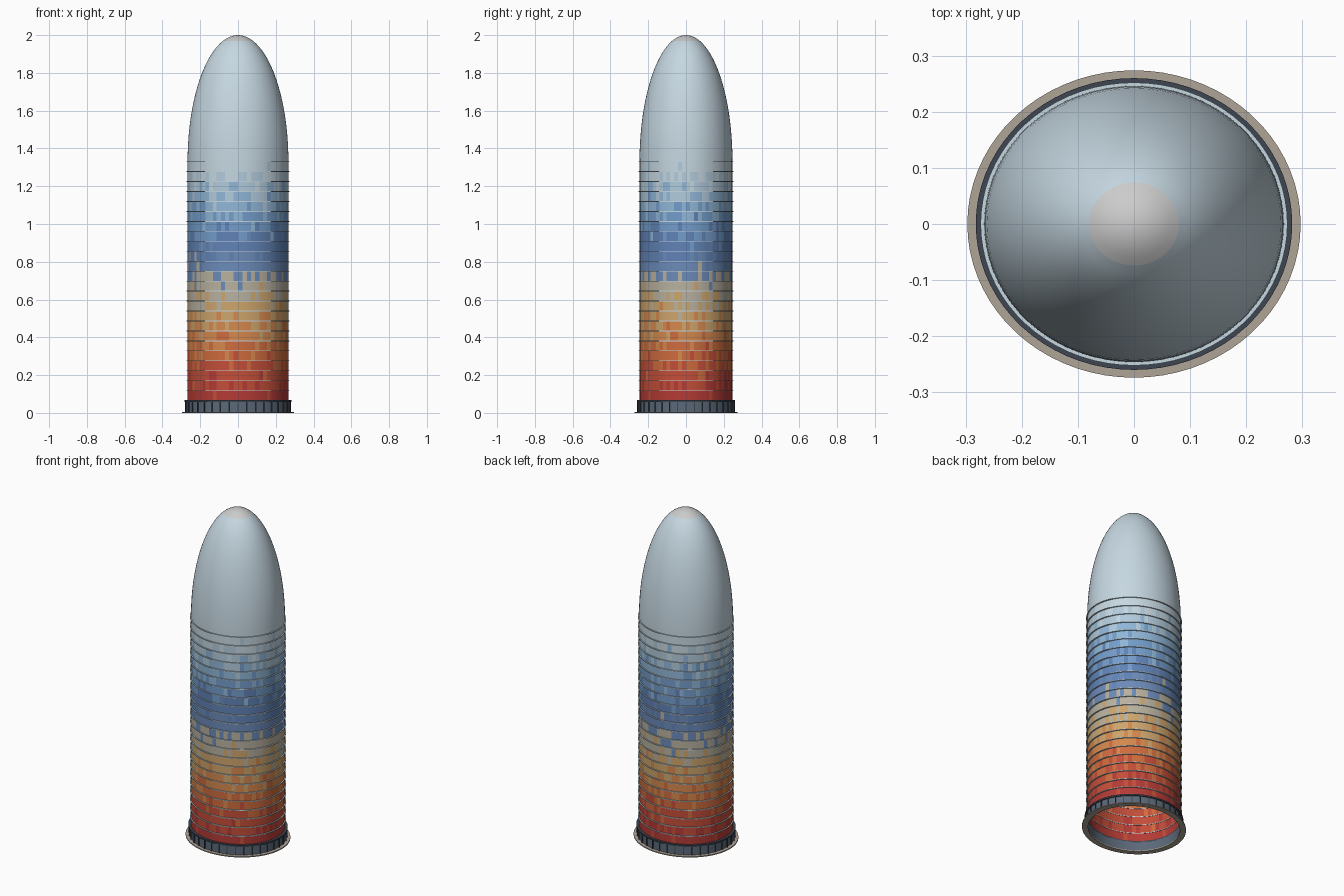
import bpy, bmesh, math, random

if "Cube" in bpy.data.objects:
    bpy.data.objects.remove(bpy.data.objects["Cube"])

random.seed(4)
YS = 0.922            # oval plan: depth / width
N = 72                # facade columns
Z0, Z1, ROWS = 0.065, 1.33, 24
R = 0.267
STEP = (Z1 - Z0) / ROWS


def material(name, rgb):
    m = bpy.data.materials.new(name)
    m.diffuse_color = (*[c ** 2.2 for c in rgb], 1)
    m.use_nodes = True
    m.node_tree.nodes["Principled BSDF"].inputs["Base Color"].default_value = m.diffuse_color
    return m


def point(r, a, z):
    return (r * math.cos(a), r * YS * math.sin(a), z)


def lathe(name, profile, mats, closed=False, pick=None, smooth=True, n=N):
    """Sweep an (r, z) profile round the oval plan."""
    bm = bmesh.new()
    rings = []
    for r, z in profile:
        if r == 0:
            rings.append([bm.verts.new((0, 0, z))] * n)
        else:
            rings.append([bm.verts.new(point(r, math.tau * i / n, z)) for i in range(n)])
    count = len(rings) if closed else len(rings) - 1
    for k in range(count):
        a, b = rings[k], rings[(k + 1) % len(rings)]
        for i in range(n):
            j = (i + 1) % n
            quad = list(dict.fromkeys([a[i], a[j], b[j], b[i]]))
            f = bm.faces.new(quad)
            if pick:
                f.material_index = pick(k)
    return finish(name, bm, mats, smooth)


def finish(name, bm, mats, smooth=False):
    bmesh.ops.recalc_face_normals(bm, faces=bm.faces)
    me = bpy.data.meshes.new(name)
    bm.to_mesh(me)
    bm.free()
    for m in mats:
        me.materials.append(m)
    ob = bpy.data.objects.new(name, me)
    bpy.context.collection.objects.link(ob)
    if smooth:
        bpy.ops.object.select_all(action='DESELECT')
        ob.select_set(True)
        bpy.context.view_layer.objects.active = ob
        bpy.ops.object.shade_smooth_by_angle(angle=math.radians(35))
    return ob


def ring(name, r_in, r_out, z_lo, z_hi, mat):
    return lathe(name, [(r_in, z_lo), (r_out, z_lo), (r_out, z_hi), (r_in, z_hi)], [mat], closed=True)


# Colours, running up the facade from red to pale glass
palette = [material("panel_" + n, c) for n, c in [
    ("deep_red", (.70, .24, .22)), ("red", (.76, .31, .23)), ("rust", (.80, .42, .25)),
    ("orange", (.83, .53, .31)), ("sand", (.80, .64, .42)), ("stone", (.72, .69, .62)),
    ("blue", (.42, .54, .72)), ("deep_blue", (.38, .51, .71)), ("mid_blue", (.45, .61, .79)),
    ("sky", (.56, .71, .84)), ("pale", (.69, .79, .86)), ("glass", (.77, .84, .88))]]
heights = [.09, .21, .32, .43, .54, .66, .77, .88, 1.00, 1.11, 1.20, 1.29]
glass = palette[-1]
dark = material("dark_metal", (.25, .28, .32))
slate = material("lobby_glass", (.36, .41, .47))
beige = material("plinth_stone", (.68, .64, .59))
cap_mat = material("cap_glass", (.82, .82, .83))


def panel_colour(k):
    z = Z0 + (k + .5) * STEP + random.gauss(0, .045)
    return min(range(len(heights)), key=lambda i: abs(heights[i] - z))


# Coloured facade: one panel per column and floor
lathe("facade_panels", [(R, Z0 + k * STEP) for k in range(ROWS + 1)], palette, pick=panel_colour)

# Thin louvre ledge at every floor line
for k in range(1, ROWS + 1):
    z = Z0 + k * STEP
    ring("floor_ledge", R - .002, .2735, z - .002, z + .002, glass)

# Elliptical dome and its small cap
H = 2.0 - Z1
t_cap = math.acos(.08 / R)
arc = [(R * math.cos(t_cap * i / 20), Z1 + H * math.sin(t_cap * i / 20)) for i in range(21)]
lathe("dome", arc, [glass])
top = [(R * math.cos(t), Z1 + H * math.sin(t))
       for t in [t_cap + (math.pi / 2 - t_cap) * i / 5 for i in range(5)]]
lathe("dome_cap", top + [(0, 2.0)], [cap_mat])

# Lobby wall, rim and plinth
ring("lobby_wall", .264, .275, .004, .062, slate)
ring("lobby_rim", .264, .282, .058, .067, dark)
ring("plinth", .262, .297, 0, .006, beige)

# Lobby mullions
bm = bmesh.new()
M = 36
for i in range(M):
    a, d = math.tau * i / M, .007
    vs = [bm.verts.new(point(r, a + s * d, z))
          for z in (.004, .06) for r, s in ((.273, -1), (.281, -1), (.281, 1), (.273, 1))]
    for f in ((3, 2, 1, 0), (4, 5, 6, 7), (0, 1, 5, 4), (1, 2, 6, 5), (2, 3, 7, 6), (3, 0, 4, 7)):
        bm.faces.new([vs[q] for q in f])
finish("lobby_mullions", bm, [dark])
